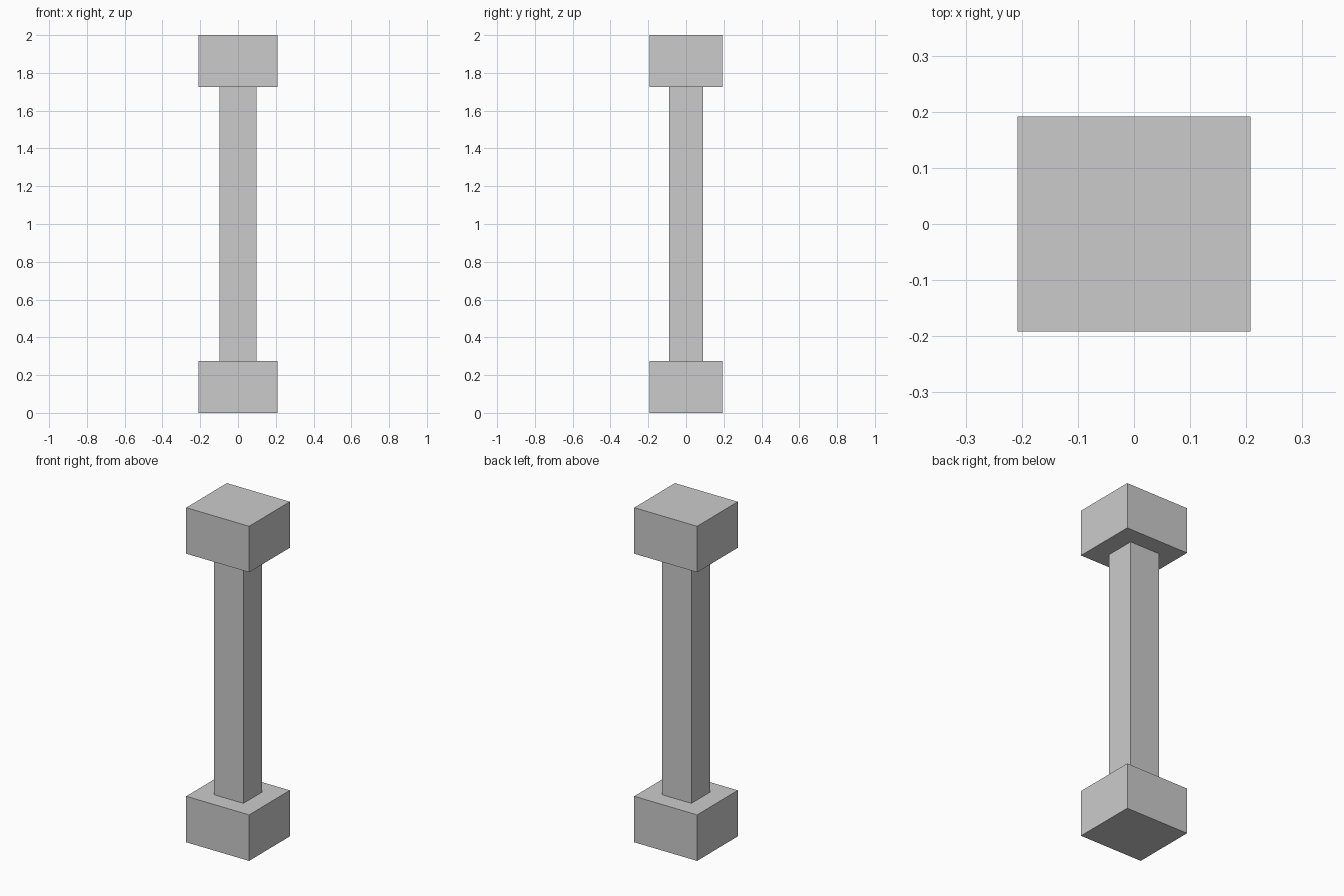
import bpy

if "Cube" in bpy.data.objects:
    bpy.data.objects.remove(bpy.data.objects["Cube"])


def box(name, half_x, half_y, z0, z1):
    """Axis-aligned block centred on x = y = 0 between two heights."""
    bpy.ops.mesh.primitive_cube_add(size=2, location=(0, 0, (z0 + z1) / 2))
    ob = bpy.context.object
    ob.name = name
    ob.scale = (half_x, half_y, (z1 - z0) / 2)
    bpy.ops.object.transform_apply(location=False, rotation=False, scale=True)
    return ob


HEIGHT = 2.0
BLOCK = 0.275  # height of the base and capital blocks

# Identical end blocks
for name, z in (("base", 0.0), ("capital", HEIGHT - BLOCK)):
    box(name, 0.208, 0.192, z, z + BLOCK)

# Slender square shaft between them
box("shaft", 0.098, 0.089, BLOCK, HEIGHT - BLOCK)
